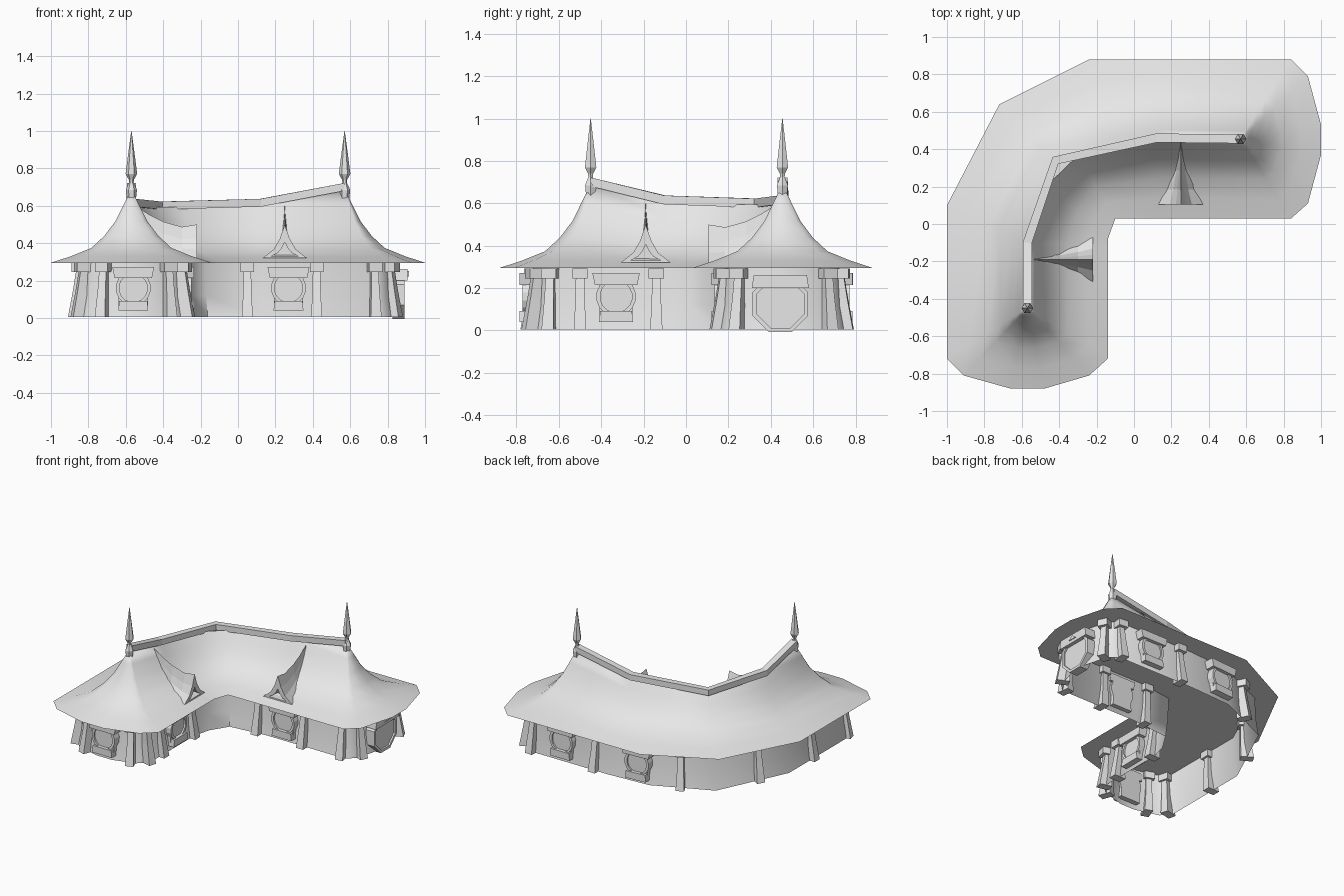
import bpy, bmesh, math
from mathutils import Matrix, Vector

if "Cube" in bpy.data.objects:
    bpy.data.objects.remove(bpy.data.objects["Cube"])

stone = bpy.data.materials.new("light_grey")
stone.use_nodes = True
stone.diffuse_color = (0.8, 0.8, 0.8, 1)
stone.node_tree.nodes["Principled BSDF"].inputs["Base Color"].default_value = (0.8, 0.8, 0.8, 1)


def frame(x, y, deg):
    """Local x points outward, local y runs along the wall."""
    return Matrix.Translation((x, y, 0)) @ Matrix.Rotation(math.radians(deg), 4, 'Z')


def loft(bm, rings, m=Matrix(), start=True, end=True):
    """Skin a list of equal closed loops, with optional end caps."""
    vs = [[bm.verts.new(m @ Vector(p)) for p in r] for r in rings]
    n = len(vs[0])
    for a, b in zip(vs, vs[1:]):
        for i in range(n):
            j = (i + 1) % n
            bm.faces.new((a[i], a[j], b[j], b[i]))
    if start:
        bm.faces.new(vs[0][::-1])
    if end:
        bm.faces.new(vs[-1])


def rect(x0, x1, w, z):
    return [(x0, -w, z), (x1, -w, z), (x1, w, z), (x0, w, z)]


def box(bm, m, x0, x1, w, z0, z1, w2=None):
    loft(bm, [rect(x0, x1, w, z0), rect(x0, x1, w2 or w, z1)], m)


def disc(bm, m, x0, x1, r, z, sides, rim):
    """Upright disc with a raised rim and recessed middle."""
    def ring(x, rad):
        return [(x, rad * math.cos((i + .5) * math.tau / sides),
                 z + rad * math.sin((i + .5) * math.tau / sides)) for i in range(sides)]
    loft(bm, [ring(x0, r), ring(x1, r), ring(x1, r - rim), ring(x1 - .012, r - rim)], m)


def finish(name, bm, angle=None):
    bmesh.ops.remove_doubles(bm, verts=bm.verts, dist=0.0005)
    bmesh.ops.recalc_face_normals(bm, faces=bm.faces)
    me = bpy.data.meshes.new(name)
    bm.to_mesh(me)
    bm.free()
    ob = bpy.data.objects.new(name, me)
    me.materials.append(stone)
    bpy.context.collection.objects.link(ob)
    if angle:
        bpy.ops.object.select_all(action='DESELECT')
        ob.select_set(True)
        bpy.context.view_layer.objects.active = ob
        bpy.ops.object.shade_smooth_by_angle(angle=math.radians(angle))
    return ob


# Ridge line of the bent roof, and the eave corners that hang from each ridge point
E1, R1, R2 = (-.57, -.45, .69), (-.57, -.1, .605), (-.42, .34, .59)
R3, E2 = (.12, .46, .605), (.57, .455, .69)
MB, MC, MD = (-.15, .4, .597), (-.3, .367, .593), (-.465, .208, .595)
EAVE = .295
plan = [(-1, -.72, E1), (-1, .1, R1), (-.72, .64, R2), (-.24, .88, MB), (.12, .88, R3),
        (.84, .88, E2), (.93, .79, E2), (1, .53, E2), (1, .37, E2), (.93, .11, E2),
        (.84, .03, E2), (.12, .03, R3), (-.1, .03, MC), (-.14, -.08, MD), (-.14, -.12, R1),
        (-.14, -.72, E1), (-.24, -.81, E1), (-.48, -.88, E1), (-.66, -.88, E1), (-.91, -.81, E1)]


def ring(f, h):
    """Loop at fraction f from ridge to eave and fraction h of the roof height."""
    return [(r[0] + (x - r[0]) * f, r[1] + (y - r[1]) * f, EAVE + (r[2] - EAVE) * h)
            for x, y, r in plan]


# Swept roof with flat underside
bm = bmesh.new()
slope = [(1, 0), (.75, .09), (.5, .2), (.34, .36), (.2, .56), (.1, .78), (0, 1)]
loft(bm, [ring(f, h) for f, h in slope], end=False)
finish("roof", bm, 50)

# Walls, slightly flared at the foot and open below
bm = bmesh.new()
rings = [[(x, y, z) for x, y, _ in ring(f, 0)] for f, z in ((.69, .005), (.65, .12), (.63, .295))]
loft(bm, rings, start=False, end=False)
finish("walls", bm, 50)

# Ridge beam following the bent ridge
bm = bmesh.new()
path = [Vector(p) for p in (E1, R1, R2, R3, E2)]
sections = []
for i, p in enumerate(path):
    d = path[min(i + 1, 4)] - path[max(i - 1, 0)]
    side = Vector((-d.y, d.x, 0)).normalized() * .024
    up = Vector((0, 0, .032))
    low = Vector((0, 0, -.01))
    sections.append([p + side + low, p - side + low, p - side + up, p + side + up])
loft(bm, sections)
finish("ridge_beam", bm)

# Spires on both ridge ends
for name, (x, y, _) in (("front_spire", E1), ("side_spire", E2)):
    bm = bmesh.new()
    prof = [(.024, .63), (.03, .685), (.012, .725), (.014, .74), (.031, .77), (.017, .88), (.001, 1)]
    loft(bm, [[(r * math.cos(i * math.tau / 6), r * math.sin(i * math.tau / 6), z)
               for i in range(6)] for r, z in prof], frame(x, y, 0))
    finish(name, bm)

# Dormer gables with concave sides and a recessed front
half = [(-1, 0), (-.5, .26), (-.22, .58), (0, 1)]
outline = half + [(-u, h) for u, h in half[-2::-1]]
for name, m in (("front_dormer", frame(.25, .455, -90)), ("inner_dormer", frame(-.57, -.19, 0))):
    bm = bmesh.new()
    cuts = [(.02, .6, .55, .005), (.1, .55, .42, .025), (.17, .515, .36, .045), (.27, .487, .33, .08),
            (.35, .5, .32, .118), (.35, .405, .33, .072), (.28, .405, .33, .072)]
    loft(bm, [[(d, w * u, lo + (hi - lo) * h) for u, h in outline] for d, hi, lo, w in cuts], m)
    finish(name, bm)

# Buttress posts with capitals: position on the wall and facing
posts = [(-.854, -.23, 180), (-.835, -.65, 195), (-.72, -.72, 250), (-.37, -.715, 290),
         (-.29, -.64, -15), (-.285, -.5, 0), (-.285, -.14, 0), (.05, .17, -90), (.42, .17, -90),
         (.73, .17, -80), (.82, .25, -25), (.82, .67, 25), (.73, .735, 85), (.22, .735, 90),
         (-.41, .645, 117), (-.76, .25, 150)]
bm = bmesh.new()
for x, y, a in posts:
    m = frame(x, y, a)
    loft(bm, [rect(-.035, .055, .029, .005), rect(-.035, .028, .022, .15),
              rect(-.035, .012, .02, .25)], m)
    box(bm, m, -.05, .035, .036, .245, .293)
finish("buttress_posts", bm)

# Round windows in frames with lintel and sill
windows = [(-.56, -.735, -90), (-.285, -.33, 0), (.27, .17, -90), (.48, .735, 90), (-.13, .73, 94)]
bm = bmesh.new()
for x, y, a in windows:
    m = frame(x, y, a)
    box(bm, m, -.03, .022, .078, .05, .25)
    disc(bm, m, -.03, .036, .094, .16, 16, .018)
    box(bm, m, -.03, .05, .1, .215, .272, .112)
    box(bm, m, -.03, .05, .08, .04, .092, .075)
finish("round_windows", bm)

# Octagonal door on the side wing end
bm = bmesh.new()
m = frame(.855, .445, 0)
disc(bm, m, -.03, .036, .142, .125, 8, .02)
box(bm, m, -.03, .052, .135, .2, .262, .125)
finish("octagon_door", bm)

# Small triangular ornament above the door
bm = bmesh.new()
loft(bm, [[(x, -.035, .222), (x, .035, .222), (x, 0, .25)] for x in (.05, .058)], m)
finish("door_ornament", bm)
